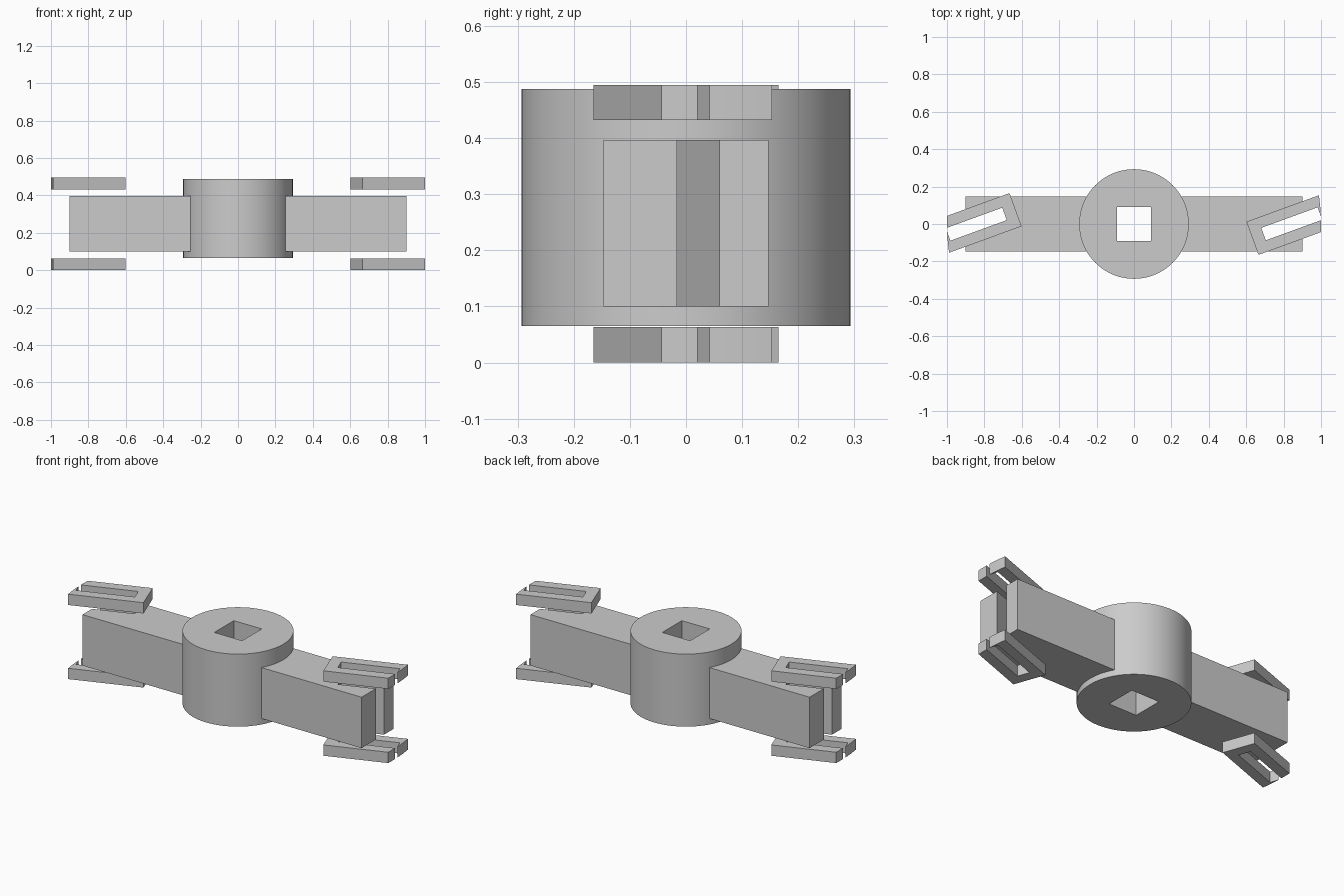
import bpy
import bmesh
from math import radians, pi
from mathutils import Matrix

cube = bpy.data.objects.get("Cube")
if cube:
    bpy.data.objects.remove(cube, do_unlink=True)

grey = bpy.data.materials.new("plain grey")
grey.use_nodes = True
grey.diffuse_color = (0.6, 0.6, 0.6, 1)
grey.node_tree.nodes["Principled BSDF"].inputs["Base Color"].default_value = (0.6, 0.6, 0.6, 1)

TILT = radians(20)


def add(name, bm):
    mesh = bpy.data.meshes.new(name)
    bm.to_mesh(mesh)
    bm.free()
    mesh.materials.append(grey)
    obj = bpy.data.objects.new(name, mesh)
    bpy.context.collection.objects.link(obj)
    return obj


def box(name, low, high, turn=0.0):
    """Box between two corners, turned about the vertical axis."""
    bm = bmesh.new()
    size = [b - a for a, b in zip(low, high)]
    mid = [(a + b) / 2 for a, b in zip(low, high)]
    mat = Matrix.Rotation(turn, 4, 'Z') @ Matrix.Translation(mid) @ Matrix.Diagonal((*size, 1))
    bmesh.ops.create_cube(bm, size=1, matrix=mat)
    return add(name, bm)


def cylinder(name, radius, z0, z1, sides):
    bm = bmesh.new()
    bmesh.ops.create_cone(bm, cap_ends=True, segments=sides, radius1=radius, radius2=radius,
                          depth=z1 - z0, matrix=Matrix.Translation((0, 0, (z0 + z1) / 2)))
    return add(name, bm)


def cut(obj, cutter, operation='DIFFERENCE'):
    """Apply a boolean and discard the cutter."""
    mod = obj.modifiers.new("cut", 'BOOLEAN')
    mod.operation, mod.object, mod.solver = operation, cutter, 'EXACT'
    bpy.context.view_layer.update()
    result = bpy.data.meshes.new_from_object(obj.evaluated_get(bpy.context.evaluated_depsgraph_get()))
    obj.modifiers.clear()
    obj.data = result
    bpy.data.objects.remove(cutter, do_unlink=True)


def smooth(obj):
    bpy.ops.object.select_all(action='DESELECT')
    obj.select_set(True)
    bpy.context.view_layer.objects.active = obj
    bpy.ops.object.shade_smooth_by_angle(angle=radians(30))


def slot():
    return box("slot_cutter", (0.632, -0.323, -1), (0.953, -0.252, 1), TILT)


def opposite(obj, name):
    """Copy a part to the other side by half a turn."""
    twin = obj.copy()
    twin.name = name
    twin.rotation_euler.z = pi
    bpy.context.collection.objects.link(twin)


# Central hub with a square shaft hole
hub = cylinder("hub", 0.293, 0.065, 0.488, 96)
cut(hub, box("hole_cutter", (-0.09, -0.09, -1), (0.09, 0.09, 1)))
smooth(hub)

# Arms, slotted at an angle through their outer ends
arm = box("left_arm", (0.18, -0.147, 0.1), (0.9, 0.147, 0.397))
cut(arm, slot())
opposite(arm, "right_arm")

# Slotted plates above and below each arm, their outer ends trimmed to a round
for level, z0 in (("lower", 0.0), ("upper", 0.432)):
    plate = box(f"left_{level}_plate", (0.569, -0.3825, z0), (1.2, -0.194, z0 + 0.063), TILT)
    cut(plate, cylinder("rim_cutter", 1.0, -1, 1, 180), 'INTERSECT')
    cut(plate, slot())
    smooth(plate)
    opposite(plate, f"right_{level}_plate")
